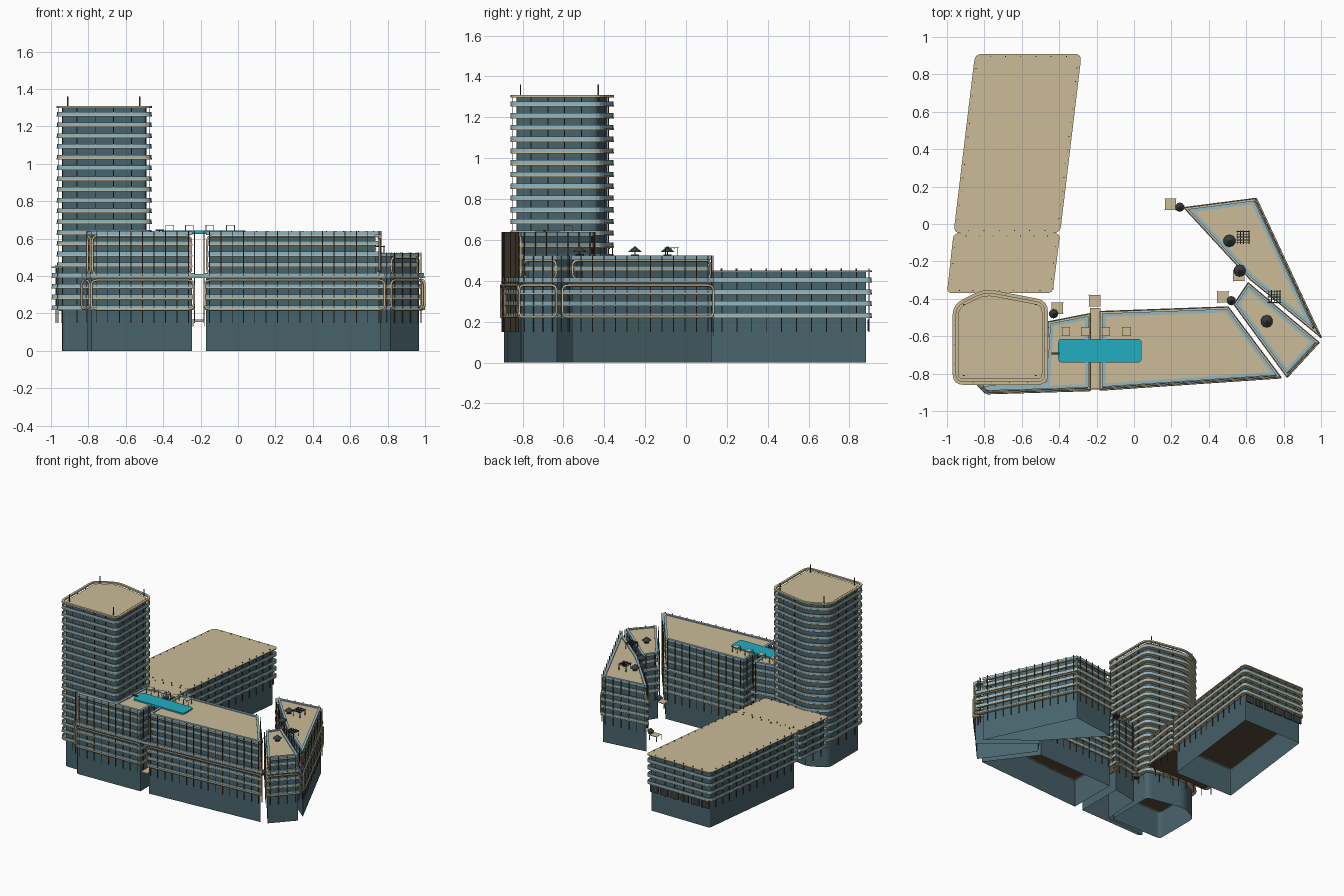
import bpy, bmesh, math
from mathutils import Vector as V

if "Cube" in bpy.data.objects:
    bpy.data.objects.remove(bpy.data.objects["Cube"])

def mat(name, r, g, b):
    m = bpy.data.materials.new(name)
    m.diffuse_color = [(c / 255) ** 2.2 for c in (r, g, b)] + [1]
    m.use_nodes = True
    m.node_tree.nodes["Principled BSDF"].inputs["Base Color"].default_value = m.diffuse_color
    return m

WALL, SAND = mat("wall", 74, 100, 108), mat("sand", 203, 187, 150)
GLASS, DARK = mat("glass", 146, 180, 190), mat("bronze", 88, 78, 62)
POOL, METAL = mat("water", 38, 172, 192), mat("dark_metal", 58, 62, 62)
STEP, BASE = 0.0575, 0.225

def finish(bm, name, m):
    bmesh.ops.recalc_face_normals(bm, faces=bm.faces)
    me = bpy.data.meshes.new(name)
    bm.to_mesh(me)
    bm.free()
    me.materials.append(m)
    ob = bpy.data.objects.new(name, me)
    bpy.context.collection.objects.link(ob)
    return ob

def offset(poly, d):
    out = []
    for i, p in enumerate(poly):
        e1, e2 = (p - poly[i - 1]).normalized(), (poly[(i + 1) % len(poly)] - p).normalized()
        n1, n2 = V((e1.y, -e1.x)), V((e2.y, -e2.x))
        out.append(p + d * (n1 + n2) / (1 + n1.dot(n2)))
    return out

def rounded(poly, r, n=4):
    poly, out = [V(p) for p in poly], []
    if not r:
        return poly
    for i, p in enumerate(poly):
        a = p + (poly[i - 1] - p).normalized() * r
        b = p + (poly[(i + 1) % len(poly)] - p).normalized() * r
        for k in range(n + 1):
            t = k / n
            out.append(a * (1 - t) ** 2 + p * 2 * t * (1 - t) + b * t * t)
    return out

def loop(bm, poly, z):
    return [bm.verts.new((p.x, p.y, z)) for p in poly]

def bridge(bm, a, b):
    for i in range(len(a)):
        j = (i + 1) % len(a)
        bm.faces.new((a[i], a[j], b[j], b[i]))

def prism(name, poly, z0, z1, m, bottom=True, top=True):
    bm = bmesh.new()
    a, b = loop(bm, poly, z0), loop(bm, poly, z1)
    bridge(bm, a, b)
    if bottom:
        bm.faces.new(a)
    if top:
        bm.faces.new(b)
    return finish(bm, name, m)

def rings(name, specs, m):
    """closed rings: (outline, inner offset, z0, z1)"""
    bm = bmesh.new()
    for poly, w, z0, z1 in specs:
        inn = offset(poly, -w)
        l = [loop(bm, poly, z0), loop(bm, poly, z1), loop(bm, inn, z1), loop(bm, inn, z0)]
        for i in range(4):
            bridge(bm, l[i], l[(i + 1) % 4])
    return finish(bm, name, m)

def add_box(bm, x0, x1, y0, y1, z0, z1):
    v = bmesh.ops.create_cube(bm, size=1)["verts"]
    for p in v:
        p.co = ((x0 + x1) / 2 + p.co.x * (x1 - x0), (y0 + y1) / 2 + p.co.y * (y1 - y0),
                (z0 + z1) / 2 + p.co.z * (z1 - z0))

def boxes(name, specs, m):
    bm = bmesh.new()
    for s in specs:
        add_box(bm, *s)
    return finish(bm, name, m)

def fins(name, poly, gap, z0, z1, t=0.0022):
    sp = []
    for i, p in enumerate(poly):
        q = poly[(i + 1) % len(poly)]
        n = int((q - p).length / gap)
        for k in range(n):
            c = p.lerp(q, (k + 0.5) / n)
            sp.append((c.x - t, c.x + t, c.y - t, c.y + t, z0, z1))
    boxes(name, sp, DARK)

def frame(name, p, q, z0, z1, m=SAND):
    """rounded rectangular tube standing on a facade"""
    p, q = V(p), V(q)
    d = (q - p).normalized()
    L = (q - p).length
    pts = rounded([(0.006, z0), (L - 0.006, z0), (L - 0.006, z1), (0.006, z1)], 0.03)
    cu = bpy.data.curves.new(name, 'CURVE')
    cu.dimensions = '3D'
    cu.bevel_depth, cu.bevel_resolution = 0.006, 1
    s = cu.splines.new('POLY')
    s.points.add(len(pts) - 1)
    s.use_cyclic_u = True
    for sp, c in zip(s.points, pts):
        w = p + d * c.x
        sp.co = (w.x, w.y, c.y, 1)
    cu.materials.append(m)
    bpy.context.collection.objects.link(bpy.data.objects.new(name, cu))

def block(name, pts, top, r=0, inset=0.015, setback=0.0, ground=0, gap=0.06, roof_full=False, fin_off=0.001):
    """one building: glazed walls, floor slabs, glass parapets, fins and roof"""
    low = rounded(pts, r)
    high = offset(low, -setback)
    split = 0.405 if setback else top
    prism(name + "_walls", offset(low, -inset), ground, split, WALL, bottom=False, top=split == top)
    if setback:
        prism(name + "_upper_walls", offset(high, -inset), split, top, WALL, bottom=False)
    slabs, glass = [], []
    for k in range(40):
        z = BASE + k * STEP
        if z > top - 0.03:
            break
        o = low if z < 0.41 else high
        slabs.append((o, inset + 0.01, z - 0.007, z))
        glass.append((offset(o, -0.002), 0.005, z, z + 0.018))
    rings(name + "_floor_slabs", slabs, SAND)
    rings(name + "_parapets", glass, GLASS)
    prism(name + "_first_floor", offset(low, -inset - 0.005), BASE - 0.007, BASE, DARK)
    fins(name + "_fins", offset(low if not setback else offset(low, -0.004), fin_off), gap, 0.15, top + 0.01)
    prism(name + "_roof", offset(high, 0 if roof_full else -inset), top - 0.006, top + 0.001, SAND)
    return low, high

# tower
tower = [(-0.97, -0.86), (-0.46, -0.86), (-0.46, -0.41), (-0.80, -0.345), (-0.97, -0.43)]
low, _ = block("tower", tower, 1.30, r=0.06, inset=0.03, gap=0.08, fin_off=-0.012)
rings("tower_crown_ring", [(low, 0.018, 1.298, 1.31)], SAND)
boxes("tower_masts", [(x - .003, x + .003, y - .003, y + .003, 1.25, 1.36)
                      for x in (-0.91, -0.525) for y in (-0.81, -0.43)], METAL)

# rear wing and its raised link to the tower
block("rear_wing", [(-0.965, -0.05), (-0.395, -0.05), (-0.28, 0.91), (-0.85, 0.91)], 0.45,
      r=0.04, inset=0.028, gap=0.07, roof_full=True, fin_off=-0.015)
block("link", [(-1.0, -0.37), (-0.435, -0.37), (-0.395, -0.05), (-0.965, -0.05)], 0.45,
      r=0.03, inset=0.028, ground=BASE, gap=0.07, roof_full=True, fin_off=-0.015)
boxes("link_soffit", [(-0.96, -0.43, -0.35, -0.07, 0.212, 0.222)], DARK)
boxes("hanging_panels", [(x, x + 0.07, 0.888, 0.896, 0.155, 0.21)
                         for x in [-0.83 + 0.09 * i for i in range(6)]], METAL)

# front bar in two parts, plus the two angled end blocks
blocks = {
    "front_bar_left": ([(-0.84, -0.855), (-0.79, -0.905), (-0.23, -0.888), (-0.23, -0.475),
                        (-0.46, -0.52), (-0.48, -0.83)], 0.63, [0, 1]),
    "front_bar_right": ([(-0.185, -0.886), (0.79, -0.82), (0.505, -0.44), (-0.185, -0.465)], 0.63, [0]),
    "corner_block": ([(0.815, -0.82), (0.99, -0.63), (0.61, -0.31), (0.53, -0.43)], 0.515, [0]),
    "end_block": ([(1.0, -0.61), (0.65, 0.14), (0.26, 0.09), (0.62, -0.30)], 0.515, [0]),
}
for name, (pts, top, edges) in blocks.items():
    low, high = block(name, pts, top, setback=0.014)
    rings(name + "_roof_rim", [(high, 0.018, top - 0.012, top + 0.008)], GLASS)
    for e in edges:
        frame(f"{name}_lower_frame_{e}", low[e], low[e + 1], 0.222, 0.378)
        frame(f"{name}_upper_frame_{e}", high[e], high[e + 1], 0.41, top - 0.015)

# walkway closing the gap between the bars
boxes("gap_walkway", [(-0.235, -0.18, -0.88, -0.45, 0.155, 0.163)], SAND)
boxes("gap_glass", [(-0.235, -0.18, -0.885, -0.879, 0.39, 0.412)], GLASS)

# roof pool
pool = rounded([(-0.405, -0.74), (0.04, -0.74), (0.04, -0.615), (-0.405, -0.615)], 0.02)
prism("pool", pool, 0.625, 0.642, POOL)
boxes("pool_board", [(-0.44, -0.395, -0.698, -0.686, 0.64, 0.648)], METAL)

def table(name, x, y, z, s, h, m, lattice=False):
    """four legs with a flat top or a slatted top"""
    sp = [(x + a * s - .002, x + a * s + .002, y + b * s - .002, y + b * s + .002, z, z + h)
          for a in (-1, 1) for b in (-1, 1)]
    if lattice:
        for i in range(5):
            t = -s + i * s / 2
            sp += [(x + t - .002, x + t + .002, y - s * 1.2, y + s * 1.2, z + h, z + h + .004),
                   (x - s * 1.2, x + s * 1.2, y + t - .002, y + t + .002, z + h - .004, z + h)]
    else:
        sp.append((x - s, x + s, y - s, y + s, z + h - 0.003, z + h))
    boxes(name, sp, m)

# roof cabanas, pergolas and low platforms
for i, x in enumerate((-0.365, -0.26, -0.15, -0.04)):
    table(f"cabana_{i}", x, -0.575, 0.63, 0.021, 0.042, SAND)
for i, (x, y) in enumerate(((0.585, -0.07), (0.75, -0.39))):
    table(f"pergola_{i}", x, y, 0.515, 0.03, 0.045, METAL, True)
for i, (x, y) in enumerate(((0.195, 0.105), (0.475, -0.39), (-0.41, -0.45), (-0.21, -0.41), (0.56, -0.275))):
    table(f"platform_{i}", x, y, 0.13, 0.03, 0.04, SAND)

# parasols
for i, (x, y, z) in enumerate(((0.51, -0.09, .515), (0.565, -0.25, .515), (0.71, -0.52, .515),
                               (0.245, 0.09, .15), (0.52, -0.41, .15), (-0.43, -0.48, .15))):
    bm = bmesh.new()
    r = 0.033 if z > 0.2 else 0.025
    for r1, r2, h, zc in ((r, 0.003, 0.026, 0.04), (0.003, 0.003, 0.035, 0.0175), (0.02, 0.02, 0.005, 0.012)):
        v = bmesh.ops.create_cone(bm, cap_ends=True, segments=10, radius1=r1, radius2=r2, depth=h)["verts"]
        bmesh.ops.translate(bm, verts=v, vec=(x, y, z + zc))
    finish(bm, f"parasol_{i}", METAL)
